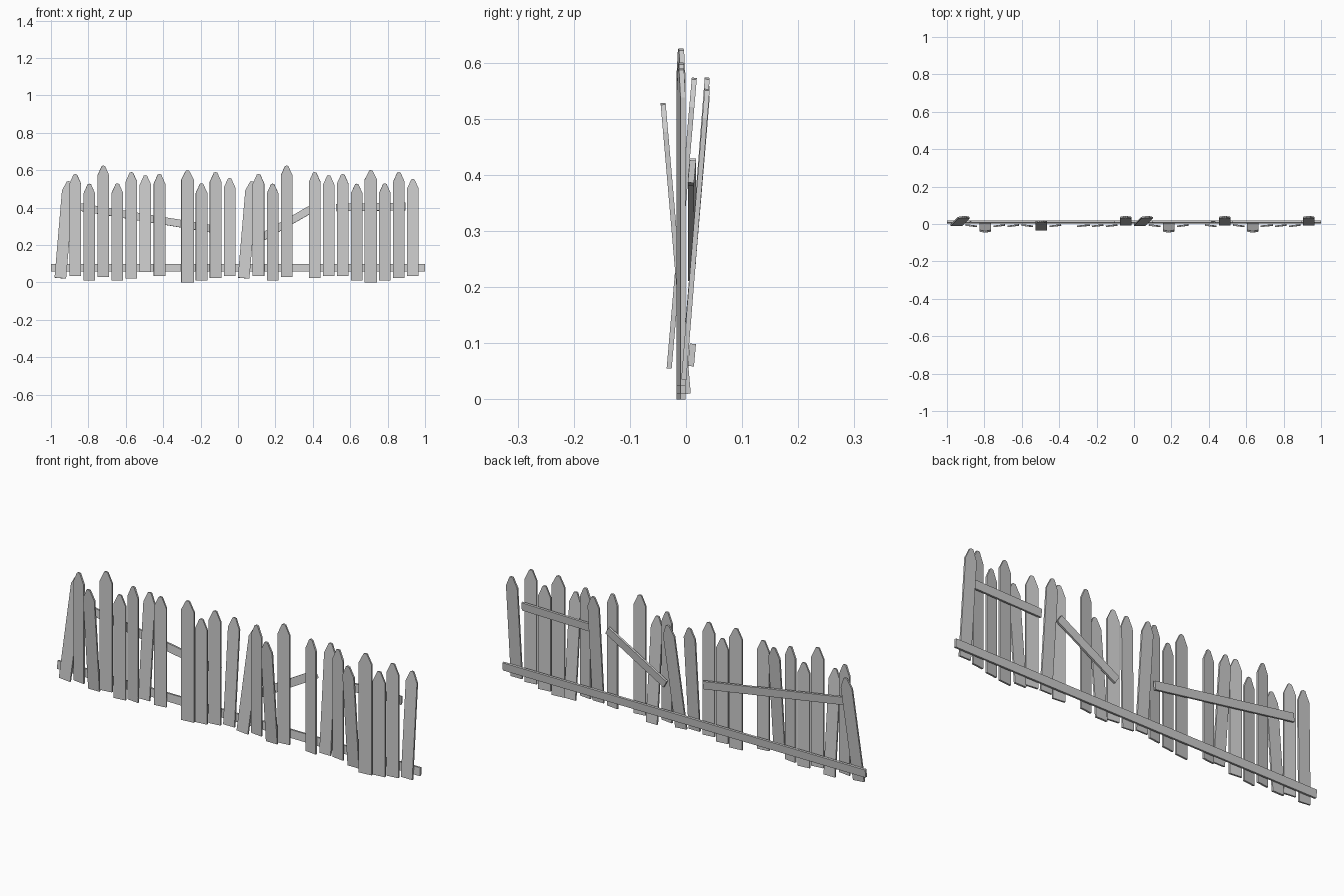
import bpy, bmesh
from math import atan2, hypot
from mathutils import Matrix

if "Cube" in bpy.data.objects:
    bpy.data.objects.remove(bpy.data.objects["Cube"])


def finish(name, bm):
    bmesh.ops.recalc_face_normals(bm, faces=bm.faces)
    me = bpy.data.meshes.new(name)
    bm.to_mesh(me)
    bm.free()
    ob = bpy.data.objects.new(name, me)
    bpy.context.collection.objects.link(ob)
    return ob


# Pointed board, base at the given point, front facing -y
def picket(i, x, z0, z1, y0=-0.009, y1=-0.009, yaw=0.0, lean=0.0, w=0.062, t=0.009):
    h, s = z1 - z0, 0.052
    outline = [(-w/2, 0), (w/2, 0), (w/2, h - s), (0.009, h - 0.003), (0, h),
               (-0.009, h - 0.003), (-w/2, h - s)]
    bm = bmesh.new()
    face = bm.faces.new([bm.verts.new((px, -t/2, pz)) for px, pz in outline])
    ext = bmesh.ops.extrude_face_region(bm, geom=[face])
    bmesh.ops.translate(bm, vec=(0, t, 0),
                        verts=[v for v in ext['geom'] if isinstance(v, bmesh.types.BMVert)])
    m = (Matrix.Translation((x, y0, z0)) @ Matrix.Rotation(lean, 4, 'Y')
         @ Matrix.Rotation(-atan2(y1 - y0, h), 4, 'X') @ Matrix.Rotation(yaw, 4, 'Z'))
    bm.transform(m)
    finish(f"picket_{i:02d}", bm)


# Horizontal or slanted rail behind the pickets
def rail(name, a, b, w=0.04, t=0.011):
    dx, dz = b[0] - a[0], b[1] - a[1]
    bm = bmesh.new()
    bmesh.ops.create_cube(bm, size=1)
    bm.transform(Matrix.Translation(((a[0] + b[0])/2, 0.0105, (a[1] + b[1])/2))
                 @ Matrix.Rotation(-atan2(dz, dx), 4, 'Y')
                 @ Matrix.Rotation(-0.09, 4, 'X')
                 @ Matrix.Diagonal((hypot(dx, dz), t, w, 1)))
    finish(name, bm)


BACK = dict(y0=-0.004, y1=0.038)
FRONT = dict(y0=0.004, y1=-0.041)
UP, DOWN = dict(yaw=0.12), dict(yaw=-0.12)
LEAN = dict(y0=-0.006, y1=0.038, lean=0.085)

# x, bottom, top, attitude of each picket
boards = [
    (-0.95, 0.023, 0.545, LEAN), (-0.87, 0.035, 0.58, DOWN),
    (-0.795, 0.01, 0.53, FRONT), (-0.72, 0.03, 0.625, UP),
    (-0.645, 0.01, 0.53, UP), (-0.57, 0.02, 0.59, DOWN),
    (-0.495, 0.055, 0.575, dict(y0=-0.03, y1=0.015)), (-0.42, 0.035, 0.58, UP),
    (-0.27, 0.0, 0.6, dict(yaw=0.1, w=0.068)), (-0.195, 0.01, 0.53, UP),
    (-0.12, 0.025, 0.59, UP), (-0.045, 0.035, 0.56, BACK),
    (0.03, 0.023, 0.545, LEAN), (0.11, 0.035, 0.58, DOWN),
    (0.185, 0.01, 0.53, FRONT), (0.26, 0.03, 0.625, UP),
    (0.41, 0.025, 0.59, DOWN), (0.485, 0.035, 0.575, BACK),
    (0.56, 0.035, 0.58, DOWN), (0.635, 0.01, 0.53, FRONT),
    (0.71, 0.0, 0.6, dict(yaw=0.1, w=0.068)), (0.785, 0.01, 0.53, UP),
    (0.86, 0.025, 0.59, UP), (0.935, 0.035, 0.555, BACK),
]
for i, (x, z0, z1, kw) in enumerate(boards, 1):
    picket(i, x, z0, z1, **kw)

# Bottom rail and three broken upper rails
rail("bottom_rail", (-1, 0.079), (1, 0.079))
rail("upper_rail_left", (-0.875, 0.408), (-0.105, 0.281))
rail("upper_rail_fallen", (0.105, 0.228), (0.425, 0.412))
rail("upper_rail_right", (0.525, 0.4), (0.895, 0.406))
